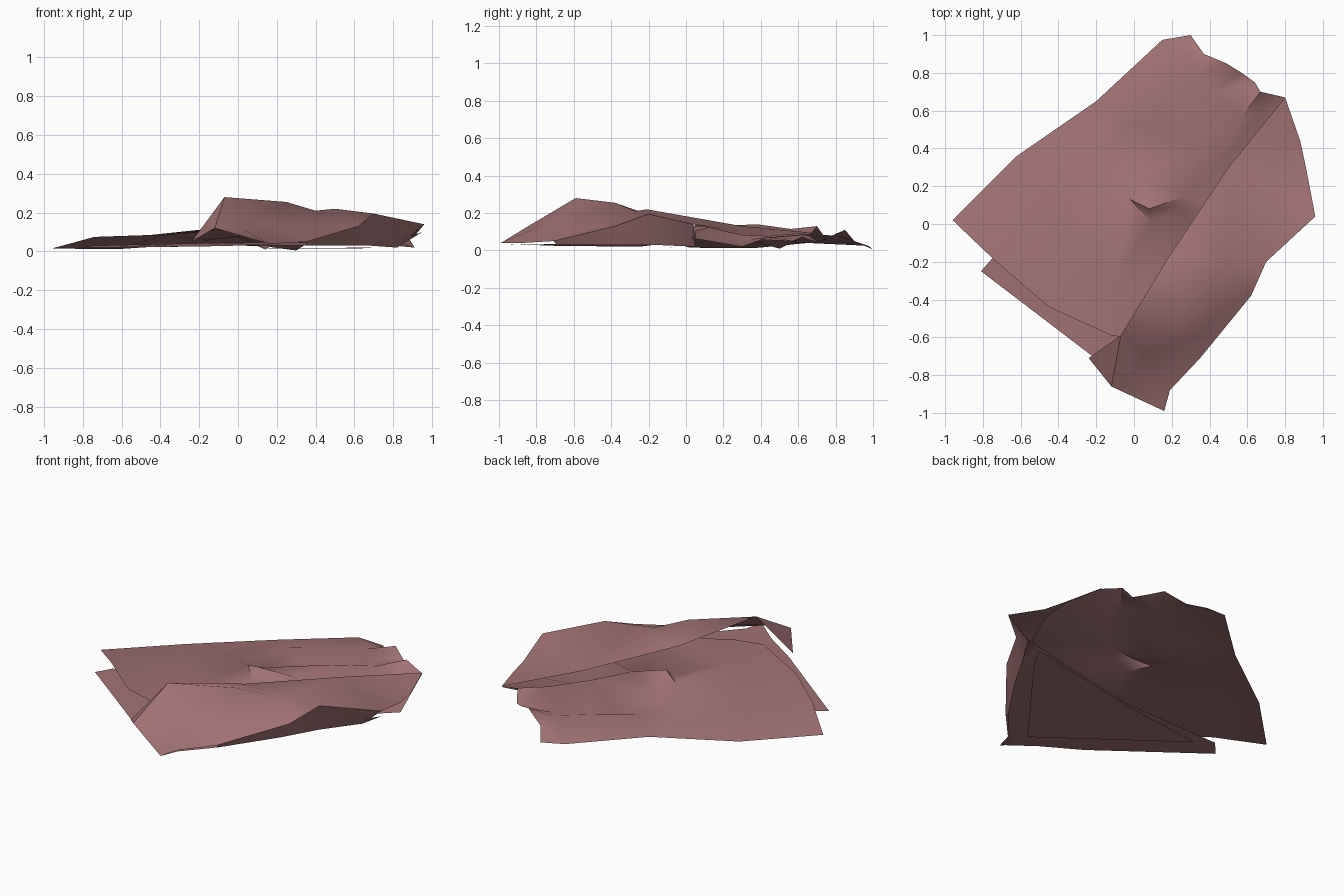
import bpy
from mathutils import Vector
from mathutils.geometry import delaunay_2d_cdt

cloth = bpy.data.materials.new("dusty rose cloth")
cloth.diffuse_color = (0.36, 0.17, 0.175, 1)


def make_object(name, verts, faces, angle=1.0):
    mesh = bpy.data.meshes.new(name)
    mesh.from_pydata(verts, [], faces)
    mesh.materials.append(cloth)
    ob = bpy.data.objects.new(name, mesh)
    bpy.context.collection.objects.link(ob)
    bpy.ops.object.select_all(action='DESELECT')
    ob.select_set(True)
    bpy.context.view_layer.objects.active = ob
    bpy.ops.object.shade_smooth_by_angle(angle=angle)
    return ob


def sheet(name, outline, creases=()):
    """Triangulated cloth layer from its outline and a few crease points."""
    pts = list(outline) + list(creases)
    flat = [Vector(p[:2]) for p in pts]
    v, _, f, orig, _, _ = delaunay_2d_cdt(flat, [], [list(range(len(outline)))], 1, 1e-5)
    verts = [(p.x, p.y, pts[o[0]][2] if o else 0.05) for p, o in zip(v, orig)]
    return make_object(name, verts, f)


# innermost turned-under corner, flat on the floor
sheet("under_corner",
      [(0.13, -0.78, 0.015), (0.62, -0.14, 0.015), (0.70, 0.0, 0.02),
       (-0.08, -0.15, 0.015), (-0.63, -0.22, 0.015)])

# bottom layer, rising a little towards its back edge
fold_base = [(0.35, -0.69, 0.03), (0.56, -0.38, 0.03), (0.68, -0.17, 0.03), (0.82, 0.05, 0.02)]
sheet("bottom_layer",
      [(-0.81, -0.25, 0.02), (-0.22, -0.70, 0.025), (0.0, -0.84, 0.03), (0.16, -0.97, 0.035),
       (0.19, -0.87, 0.03)] + fold_base +
      [(0.95, 0.05, 0.10), (0.70, 0.0, 0.045), (-0.08, -0.17, 0.045), (-0.74, -0.17, 0.03)],
      [(0.13, -0.70, 0.035), (-0.55, -0.25, 0.035), (0.55, -0.16, 0.04)])

# large crumpled middle layer, running on beneath the flap
sheet("middle_layer",
      [(-0.96, 0.02, 0.015), (-0.74, -0.19, 0.075), (-0.45, -0.44, 0.085), (-0.12, -0.59, 0.12),
       (0.10, -0.62, 0.08), (0.45, -0.42, 0.08), (0.72, -0.05, 0.08), (0.91, 0.30, 0.02),
       (0.88, 0.44, 0.07), (0.80, 0.67, 0.09), (0.67, 0.70, 0.13), (0.64, 0.75, 0.06),
       (0.57, 0.80, 0.08), (0.49, 0.85, 0.11), (0.37, 0.90, 0.05), (0.30, 1.0, 0.005),
       (0.15, 0.975, 0.025), (-0.20, 0.65, 0.04), (-0.62, 0.36, 0.012)],
      [(-0.40, 0.0, 0.08), (-0.02, 0.13, 0.13), (0.09, 0.01, 0.10), (0.08, 0.08, 0.165),
       (0.27, 0.15, 0.13), (0.25, 0.09, 0.09), (-0.10, -0.30, 0.11), (0.02, 0.25, 0.08),
       (0.14, 0.50, 0.01), (-0.02, 0.53, 0.085), (0.17, 0.66, 0.085), (-0.33, 0.30, 0.075),
       (0.37, 0.38, 0.14), (0.56, 0.56, 0.115), (0.48, 0.34, 0.06), (0.66, 0.57, 0.05),
       (-0.15, 0.32, 0.06), (0.42, 0.70, 0.045), (0.36, 0.80, 0.08)])

# flap folded back over the top
hem = [(0.35, -0.71, 0.05), (0.62, -0.38, 0.13), (0.70, -0.20, 0.195), (0.96, 0.04, 0.14)]
sheet("top_flap",
      [(0.80, 0.67, 0.095), (0.50, 0.30, 0.13), (0.18, -0.18, 0.185), (-0.07, -0.59, 0.28),
       (-0.24, -0.71, 0.05), (-0.12, -0.86, 0.12), (0.16, -0.99, 0.04), (0.19, -0.88, 0.04)] + hem +
      [(0.91, 0.30, 0.08), (0.88, 0.44, 0.075)],
      [(0.25, -0.38, 0.255), (0.40, -0.27, 0.21), (0.50, -0.21, 0.22), (0.02, -0.80, 0.12),
       (0.05, -0.68, 0.165), (0.28, -0.62, 0.11), (0.70, 0.20, 0.12), (0.46, -0.47, 0.13)])

# tucked side of the fold, joining flap to bottom layer
n = len(hem)
make_object("fold_side", hem + fold_base, [(i, n + i, n + i + 1, i + 1) for i in range(n - 1)], 0.5)
